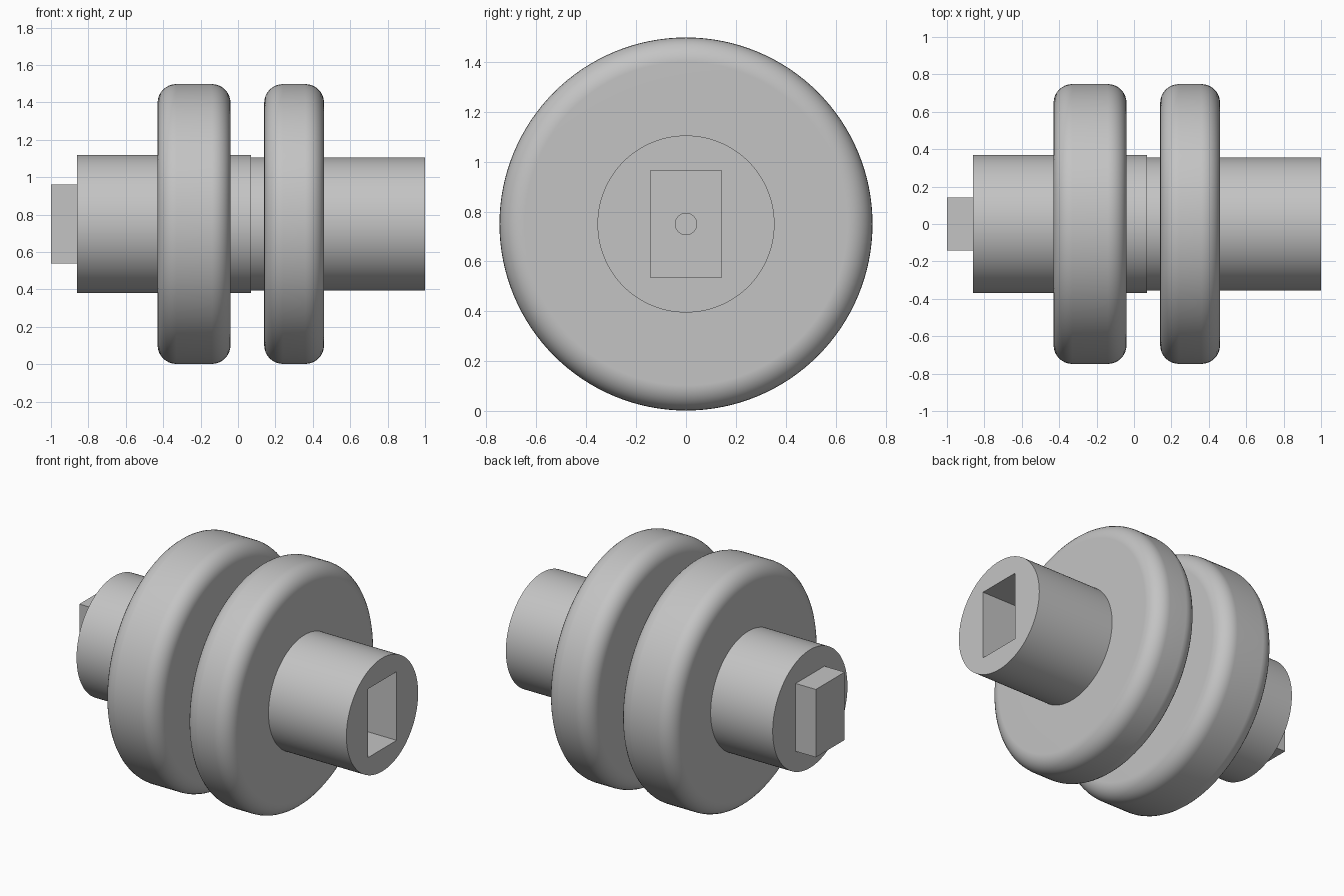
import bpy, bmesh
from math import sin, cos, pi, radians
from mathutils import Matrix, Vector

cube = bpy.data.objects.get("Cube")
if cube:
    bpy.data.objects.remove(cube, do_unlink=True)

AXIS_Z = 0.75
SEGMENTS = 128

grey = bpy.data.materials.new("plain grey")
grey.use_nodes = True
colour = (0.55, 0.55, 0.55, 1)
grey.diffuse_color = colour
grey.node_tree.nodes["Principled BSDF"].inputs["Base Color"].default_value = colour


def finish(bm, name):
    bmesh.ops.recalc_face_normals(bm, faces=bm.faces)
    mesh = bpy.data.meshes.new(name)
    bm.to_mesh(mesh)
    bm.free()
    mesh.materials.append(grey)
    obj = bpy.data.objects.new(name, mesh)
    bpy.context.collection.objects.link(obj)
    return obj


def smooth(obj):
    obj.data.shade_smooth()
    obj.data.set_sharp_from_angle(angle=radians(30))
    return obj


def cylinder(name, x0, x1, radius, sides=SEGMENTS):
    bm = bmesh.new()
    place = Matrix.Translation(((x0 + x1) / 2, 0, AXIS_Z)) @ Matrix.Rotation(pi / 2, 4, 'Y')
    bmesh.ops.create_cone(bm, cap_ends=True, segments=sides, radius1=radius,
                          radius2=radius, depth=x1 - x0, matrix=place)
    return finish(bm, name)


def block(name, x0, x1, width, height):
    bm = bmesh.new()
    place = Matrix.Translation(((x0 + x1) / 2, 0, AXIS_Z)) @ Matrix.Diagonal((x1 - x0, width, height, 1))
    bmesh.ops.create_cube(bm, size=1, matrix=place)
    return finish(bm, name)


def flange(name, x0, x1, radius, inner, fillet, steps=8):
    # Ring profile with two rounded rim corners, spun about the x axis
    profile = [(x0, inner)]
    for centre, start in ((x0 + fillet, pi), (x1 - fillet, pi / 2)):
        for i in range(steps + 1):
            a = start - i / steps * pi / 2
            profile.append((centre + fillet * cos(a), radius - fillet + fillet * sin(a)))
    profile.append((x1, inner))
    bm = bmesh.new()
    verts = [bm.verts.new((x, 0, AXIS_Z + r)) for x, r in profile]
    edges = [bm.edges.new((a, b)) for a, b in zip(verts, verts[1:] + verts[:1])]
    bmesh.ops.spin(bm, geom=verts + edges, cent=(0, 0, AXIS_Z), axis=(1, 0, 0),
                   angle=2 * pi, steps=SEGMENTS, use_duplicate=False)
    bmesh.ops.remove_doubles(bm, verts=bm.verts, dist=0.0001)
    obj = smooth(finish(bm, name))
    weighted = obj.modifiers.new("even rim shading", 'WEIGHTED_NORMAL')
    weighted.keep_sharp = True
    return obj


def cut(obj, cutter):
    mod = obj.modifiers.new("cut", 'BOOLEAN')
    mod.operation = 'DIFFERENCE'
    mod.solver = 'EXACT'
    mod.object = cutter
    cutter.hide_render = True
    bpy.context.view_layer.objects.active = obj
    bpy.ops.object.modifier_apply(modifier=mod.name)
    bpy.data.objects.remove(cutter, do_unlink=True)


# Wide sleeve and the slightly narrower shaft
smooth(cylinder("sleeve", -0.86, 0.07, 0.37))
shaft = cylinder("shaft", 0.05, 1.0, 0.355)

# Rectangular socket with a small bore in its floor
cut(shaft, block("socket_cutter", 0.5, 1.1, 0.285, 0.43))
cut(shaft, cylinder("bore_cutter", 0.3, 0.6, 0.043, 32))
smooth(shaft)

# Two rounded flanges
flange("wide_flange", -0.43, -0.04, 0.748, 0.36, 0.1)
flange("narrow_flange", 0.14, 0.46, 0.748, 0.345, 0.1)

# Rectangular drive tab
block("drive_tab", -1.0, -0.85, 0.285, 0.425)
